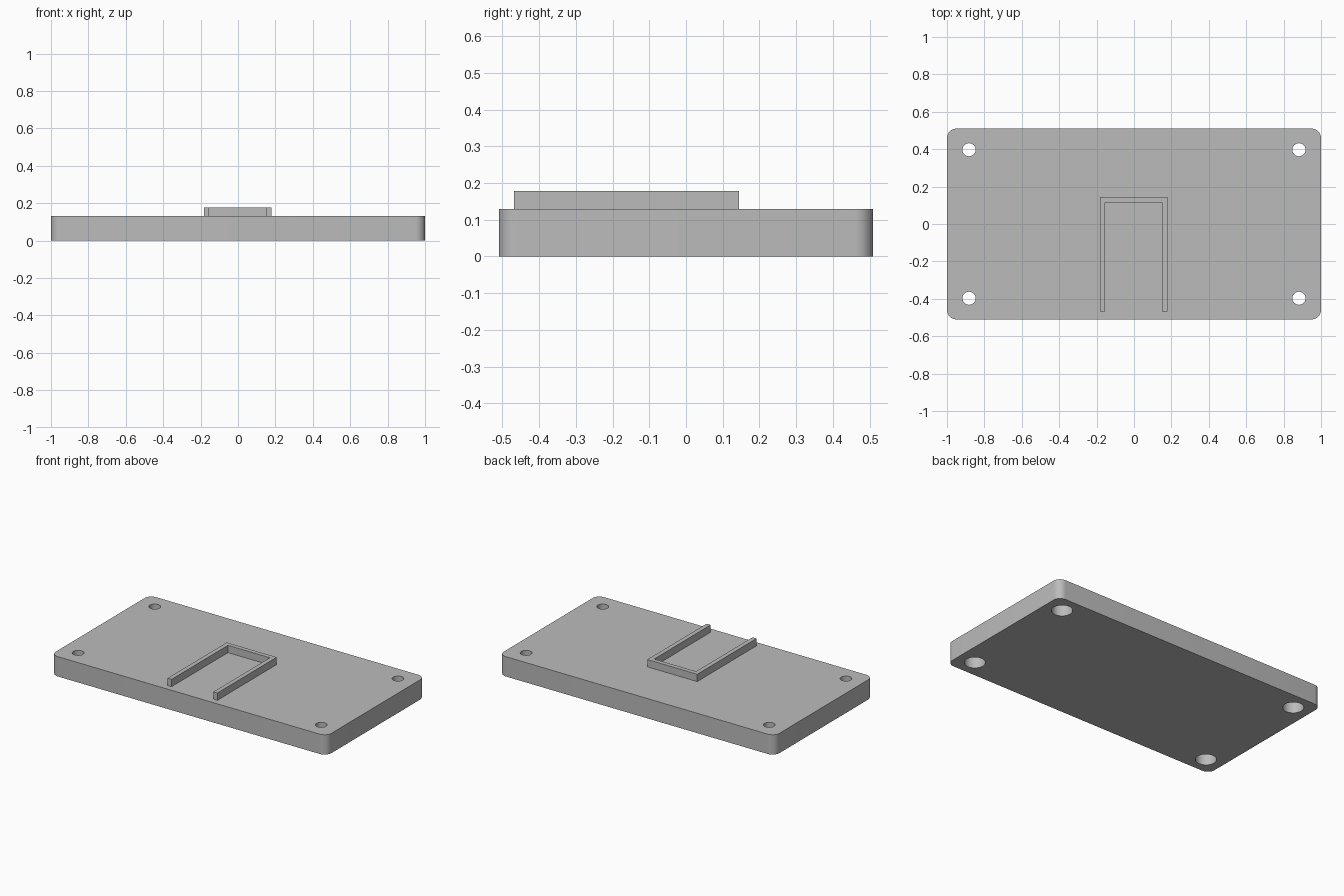
import bpy
import bmesh
import math

default_cube = bpy.data.objects.get("Cube")
if default_cube:
    bpy.data.objects.remove(default_cube, do_unlink=True)

grey = bpy.data.materials.new("plain_grey")
grey.use_nodes = True
grey.diffuse_color = (0.5, 0.5, 0.5, 1)
grey.node_tree.nodes["Principled BSDF"].inputs["Base Color"].default_value = (0.5, 0.5, 0.5, 1)

HALF_X, HALF_Y, THICK = 1.0, 0.51, 0.13
CORNER = 0.05
HOLE_X, HOLE_Y = 0.882, 0.397


def extrude_outline(name, points, bottom, top):
    """Solid made by raising a flat outline from bottom to top."""
    bm = bmesh.new()
    face = bm.faces.new([bm.verts.new((x, y, bottom)) for x, y in points])
    raised = bmesh.ops.extrude_face_region(bm, geom=[face])["geom"]
    verts = [v for v in raised if isinstance(v, bmesh.types.BMVert)]
    bmesh.ops.translate(bm, verts=verts, vec=(0, 0, top - bottom))
    bmesh.ops.recalc_face_normals(bm, faces=bm.faces)
    mesh = bpy.data.meshes.new(name)
    bm.to_mesh(mesh)
    bm.free()
    mesh.materials.append(grey)
    obj = bpy.data.objects.new(name, mesh)
    bpy.context.collection.objects.link(obj)
    return obj


def arc(cx, cy, radius, start, end, steps):
    return [(cx + radius * math.cos(start + (end - start) * i / steps),
             cy + radius * math.sin(start + (end - start) * i / steps))
            for i in range(steps + 1)]


def select_only(obj):
    bpy.ops.object.select_all(action="DESELECT")
    obj.select_set(True)
    bpy.context.view_layer.objects.active = obj


# Base plate with rounded vertical corners
outline = []
for i, (sx, sy) in enumerate([(1, 1), (-1, 1), (-1, -1), (1, -1)]):
    start = i * math.pi / 2
    outline += arc(sx * (HALF_X - CORNER), sy * (HALF_Y - CORNER), CORNER,
                   start, start + math.pi / 2, 10)
plate = extrude_outline("base_plate", outline, 0, THICK)

# Screw holes: narrow through hole, wider counterbore from below
for radius, top in [(0.062, 0.083), (0.035, THICK + 0.05)]:
    for sx in (-1, 1):
        for sy in (-1, 1):
            circle = arc(sx * HOLE_X, sy * HOLE_Y, radius, 0, math.tau, 40)[:-1]
            cutter = extrude_outline("hole_cutter", circle, -0.05, top)
            cutter.hide_render = True
            cut = plate.modifiers.new("screw_hole", "BOOLEAN")
            cut.operation = "DIFFERENCE"
            cut.solver = "EXACT"
            cut.object = cutter
            select_only(plate)
            bpy.ops.object.modifier_apply(modifier=cut.name)
            bpy.data.objects.remove(cutter, do_unlink=True)

select_only(plate)
bpy.ops.object.shade_smooth_by_angle(angle=math.radians(30))

# U-shaped raised rail, open toward the front
left, right, front, back, wall = 0.179, -0.183, -0.469, 0.145, 0.029
rail = [(right, front), (right + wall, front), (right + wall, back - wall),
        (left - wall, back - wall), (left - wall, front), (left, front),
        (left, back), (right, back)]
extrude_outline("raised_rail", rail, THICK, 0.178)
